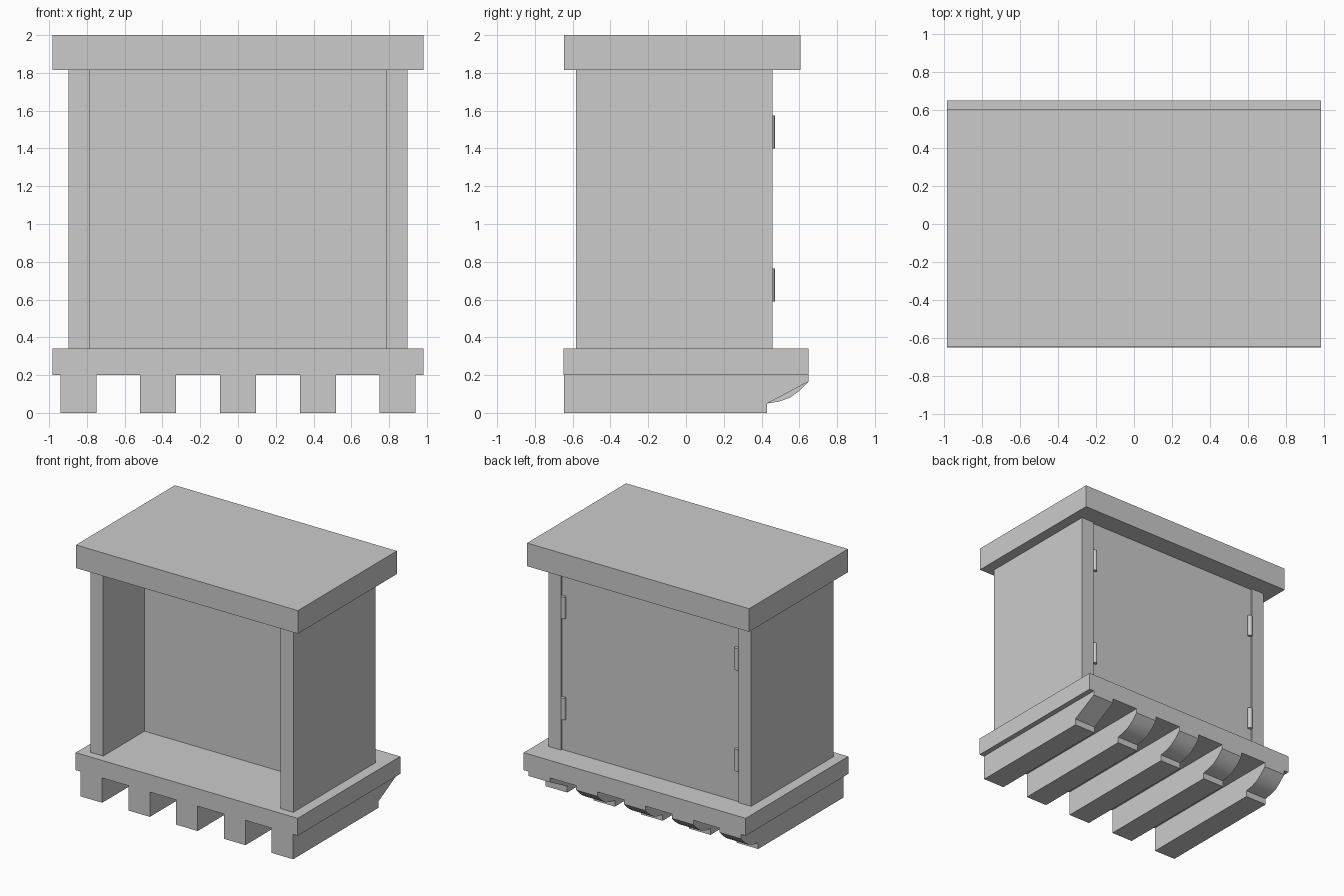
import bpy, bmesh

if "Cube" in bpy.data.objects:
    bpy.data.objects.remove(bpy.data.objects["Cube"])


def box(name, x, y, z):
    """Box from (min, max) pairs on each axis."""
    bpy.ops.mesh.primitive_cube_add(
        size=1, location=[(a + b) / 2 for a, b in (x, y, z)])
    ob = bpy.context.object
    ob.name = name
    ob.scale = [b - a for a, b in (x, y, z)]
    bpy.ops.object.transform_apply(location=False, rotation=False, scale=True)
    return ob


def extrude_x(name, profile, x0, x1):
    """Solid made by sweeping a (y, z) profile from x0 to x1."""
    bm = bmesh.new()
    face = bm.faces.new([bm.verts.new((x0, y, z)) for y, z in profile])
    ext = bmesh.ops.extrude_face_region(bm, geom=[face])
    verts = [v for v in ext["geom"] if isinstance(v, bmesh.types.BMVert)]
    bmesh.ops.translate(bm, verts=verts, vec=(x1 - x0, 0, 0))
    bmesh.ops.recalc_face_normals(bm, faces=bm.faces)
    me = bpy.data.meshes.new(name)
    bm.to_mesh(me)
    bm.free()
    ob = bpy.data.objects.new(name, me)
    bpy.context.collection.objects.link(ob)
    return ob


# Top and base slabs
box("top_slab", (-0.982, 0.982), (-0.645, 0.605), (1.815, 2.0))
box("base_slab", (-0.982, 0.982), (-0.648, 0.648), (0.2, 0.34))

# Side walls and the closed block behind the front recess
for side, s in (("left", -1), ("right", 1)):
    box(side + "_wall", sorted((s * 0.785, s * 0.897)), (-0.582, 0.457), (0.34, 1.815))
box("back_compartment", (-0.785, 0.785), (-0.06, 0.443), (0.34, 1.815))

# Hinge pins on the back door
for side, s in (("left", -1), ("right", 1)):
    for level, z in (("lower", 0.678), ("upper", 1.487)):
        bpy.ops.mesh.primitive_cylinder_add(
            vertices=16, radius=0.018, depth=0.175, location=(s * 0.767, 0.452, z))
        bpy.context.object.name = f"{side}_{level}_hinge"
        bpy.ops.object.shade_smooth_by_angle()

# Runner feet: rear ends are rounded, except the straight-cut one at far right
rounded = [(0.43, 0.05), (0.493, 0.06), (0.55, 0.08), (0.602, 0.118), (0.648, 0.165)]
straight = [(0.43, 0.05), (0.648, 0.165)]
for i, x in enumerate((-0.845, -0.423, 0.0, 0.423, 0.845)):
    rear = straight if i == 4 else rounded
    profile = [(-0.645, 0.2), (-0.645, 0.0), (0.43, 0.0)] + rear + [(0.648, 0.2)]
    foot = extrude_x(f"runner_foot_{i + 1}", profile, x - 0.095, x + 0.095)
    bpy.ops.object.select_all(action='DESELECT')
    bpy.context.view_layer.objects.active = foot
    foot.select_set(True)
    bpy.ops.object.shade_smooth_by_angle()
